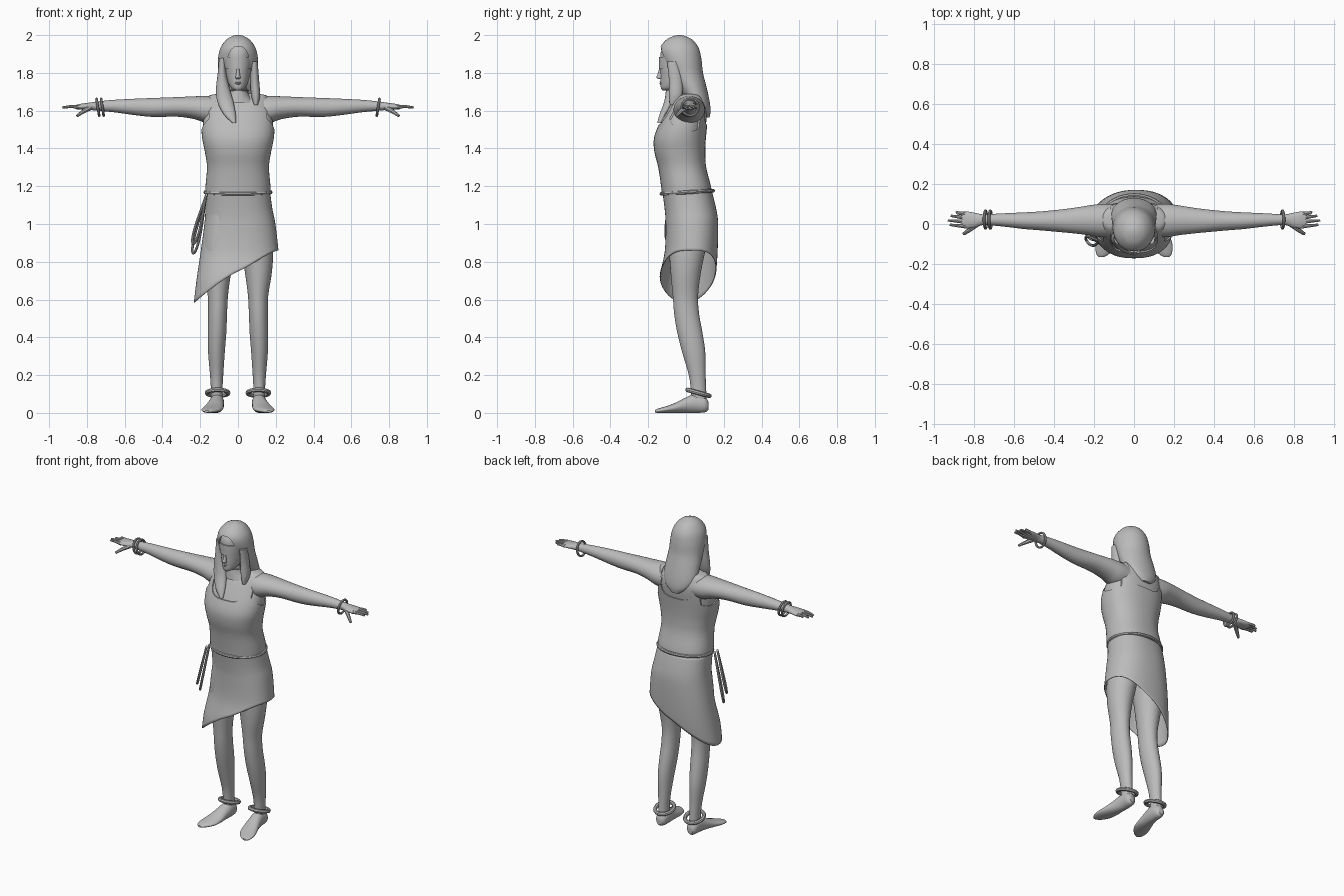
import bpy, bmesh, math
from mathutils import Vector

default = bpy.data.objects.get("Cube")
if default:
    bpy.data.objects.remove(default)

grey = bpy.data.materials.new("plain grey")
grey.use_nodes = True
grey.diffuse_color = (.5, .5, .5, 1)
shader = grey.node_tree.nodes["Principled BSDF"]
shader.inputs["Base Color"].default_value = grey.diffuse_color
shader.inputs["Roughness"].default_value = .8
parts = []


def add_object(name, mesh):
    obj = bpy.data.objects.new(name, mesh)
    bpy.context.collection.objects.link(obj)
    mesh.materials.clear()
    mesh.materials.append(grey)
    parts.append(obj)
    return obj


def smooth_rows(rows, steps=4):
    """Catmull-Rom interpolation through rows of numbers."""
    result = []
    for i in range(len(rows) - 1):
        quad = [rows[max(i - 1, 0)], rows[i], rows[i + 1], rows[min(i + 2, len(rows) - 1)]]
        for k in range(steps):
            t = k / steps
            result.append([b + t * ((c - a) + t * ((2*a - 5*b + 4*c - d) + t * (3*b - a - 3*c + d))) / 2
                           for a, b, c, d in zip(*quad)])
    return result + [list(rows[-1])]


def ring_point(row, angle, power):
    """Point on a superellipse given by (position, low a, high a, low b, high b)."""
    c, s = math.cos(angle), math.sin(angle)
    c = math.copysign(abs(c) ** (2 / power), c)
    s = math.copysign(abs(s) ** (2 / power), s)
    position, a0, a1, b0, b1 = row
    return position, (a0 + a1 + (a1 - a0) * c) / 2, (b0 + b1 + (b1 - b0) * s) / 2


def bridge(bm, rings):
    for low, high in zip(rings, rings[1:]):
        for i in range(len(low)):
            j = (i + 1) % len(low)
            bm.faces.new((low[i], low[j], high[j], high[i]))


def finish(name, bm):
    bmesh.ops.recalc_face_normals(bm, faces=bm.faces)
    mesh = bpy.data.meshes.new(name)
    bm.to_mesh(mesh)
    bm.free()
    return add_object(name, mesh)


def loft(name, rows, axis="z", side=1, power=2, count=32, grow=0):
    """Capped body through cross-sections along one axis."""
    bm = bmesh.new()
    rings = []
    for p, a0, a1, b0, b1 in smooth_rows(rows):
        ring = []
        for i in range(count):
            t, a, b = ring_point((p, a0 - grow, a1 + grow, b0 - grow, b1 + grow), math.tau * i / count, power)
            x, y, z = {"x": (t, a, b), "y": (a, t, b), "z": (a, b, t)}[axis]
            ring.append(bm.verts.new((side * x, y, z)))
        rings.append(ring)
    bridge(bm, rings)
    bm.faces.new(rings[0])
    bm.faces.new(rings[-1])
    return finish(name, bm)


def tube(name, points, radius, closed=False, tip=1):
    """Round cord through points, tapering to the tip factor."""
    curve = bpy.data.curves.new(name, "CURVE")
    curve.dimensions = "3D"
    curve.bevel_depth = radius
    curve.bevel_resolution = 2
    curve.use_fill_caps = True
    spline = curve.splines.new("POLY")
    path = points if closed else smooth_rows(points)
    spline.points.add(len(path) - 1)
    for i, (point, co) in enumerate(zip(spline.points, path)):
        point.co = (*co, 1)
        point.radius = 1 + (tip - 1) * i / (len(path) - 1)
    spline.use_cyclic_u = closed
    helper = bpy.data.objects.new(name, curve)
    mesh = bpy.data.meshes.new_from_object(helper)
    bpy.data.objects.remove(helper)
    return add_object(name, mesh)


def hoop(name, center, u, v, radius, count=32):
    center, u, v = Vector(center), Vector(u), Vector(v)
    angles = [math.tau * i / count for i in range(count)]
    return tube(name, [center + u * math.cos(a) + v * math.sin(a) for a in angles], radius, True)


def carve(obj, cutters):
    for cutter in cutters:
        cutter.hide_render = True
        mod = obj.modifiers.new("carve", "BOOLEAN")
        mod.object, mod.operation, mod.solver = cutter, "DIFFERENCE", "EXACT"
    bpy.context.view_layer.update()
    graph = bpy.context.evaluated_depsgraph_get()
    mesh = bpy.data.meshes.new_from_object(obj.evaluated_get(graph))
    obj.modifiers.clear()
    obj.data = mesh
    mesh.materials.clear()
    mesh.materials.append(grey)
    for cutter in cutters:
        parts.remove(cutter)
        bpy.data.objects.remove(cutter)


# Torso and the sleeveless top over it: height, half width, front, back
torso = [(z, -w, w, front, back) for z, w, front, back in (
    (1.15, .165, -.12, .13), (1.2, .165, -.125, .125), (1.3, .157, -.14, .1),
    (1.38, .168, -.16, .095), (1.45, .182, -.163, .098), (1.52, .186, -.14, .105),
    (1.6, .176, -.1, .112), (1.65, .165, -.07, .1), (1.68, .145, -.04, .08), (1.69, .09, -.03, .06))]
loft("torso", torso, power=2.3, count=48)
top = loft("sleeveless_top", torso, power=2.3, count=48, grow=.007)
neckline = loft("neckline_cutter", [(y, -.118, .118, 1.525, 1.8) for y in (-.4, .4)], "y", power=4)
armholes = [loft("armhole_cutter", [(x, -.09, .115, 1.49, 1.672) for x in (.153, .4)], "x", s) for s in (1, -1)]
carve(top, [neckline] + armholes)

# Slanted wrap skirt, open at the hem
profile = smooth_rows([(1.17, -.17, .17, -.125, .138), (1.08, -.172, .182, -.113, .16),
                       (1, -.178, .198, -.108, .17), (.85, -.198, .215, -.113, .167),
                       (.7, -.22, .225, -.145, .155), (.57, -.235, .23, -.14, .13)], 6)


def profile_at(z):
    for high, low in zip(profile, profile[1:]):
        if z >= low[0]:
            t = (high[0] - z) / (high[0] - low[0])
            return [h + (l - h) * t for h, l in zip(high, low)]
    return profile[-1]


bm = bmesh.new()
rings = []
for k in range(25):
    ring = []
    for i in range(64):
        angle = math.tau * i / 64
        across = (1 - math.cos(angle)) / 2
        hem = .86 - .275 * across ** 1.35
        z, x, y = ring_point(profile_at(1.17 + (hem - 1.17) * k / 24), angle, 2.3)
        ring.append(bm.verts.new((x, y, z)))
    rings.append(ring)
bridge(bm, rings)
skirt = finish("wrap_skirt", bm)
skirt.modifiers.new("cloth", "SOLIDIFY").thickness = .004

# Rope belt and hanging loops at the right hip
hoop("rope_belt", (0, .007, 1.168), (.173, 0, 0), (0, .137, .008), .01, 48)
for shift, drop in ((0, .31), (.03, .26)):
    loop = []
    for i in range(32):
        a = math.tau * i / 32
        down = (1 - math.cos(a)) / 2
        wide = math.sin(a) * down
        loop.append((-.168 - .068 * down - .022 * wide, -.055 - shift + .035 * wide, 1.155 - drop * down))
    tube("hanging_rope", loop, .007, True)

# Neck, choker and head
loft("neck", [(1.64, -.1, .1, -.09, .08), (1.68, -.06, .06, -.085, .04),
              (1.72, -.047, .047, -.08, .02), (1.8, -.047, .047, -.08, .02)])
hoop("choker", (0, -.03, 1.705), (.051, 0, 0), (0, .056, -.006), .005)
head = [(1.708, -.015, .015, -.125, -.08), (1.72, -.035, .035, -.133, -.04), (1.75, -.053, .053, -.135, .01),
        (1.8, -.066, .066, -.135, .04), (1.86, -.073, .073, -.137, .06),
        (1.92, -.073, .073, -.13, .06), (1.97, -.045, .045, -.09, .03)]
loft("head", head)
loft("blindfold", [(z, -w, w, -.143, .06) for z, w in ((1.82, .073), (1.85, .077), (1.885, .078))])
loft("nose", [(1.768, -.011, .011, -.142, -.12), (1.776, -.013, .013, -.157, -.12),
              (1.8, -.009, .009, -.148, -.12), (1.84, -.006, .006, -.138, -.12)], count=16)
for height in (1.744, 1.753):
    tube("lip", [(-.018, -.125, height), (0, -.135, height), (.018, -.125, height)], .005)

# Long hair with a face opening, plus the two front locks
hair = loft("hair", [(1.565, -.03, .03, .09, .125), (1.6, -.075, .075, .06, .13),
                     (1.65, -.108, .108, .0, .125), (1.72, -.112, .112, -.05, .11),
                     (1.8, -.107, .107, -.095, .09), (1.87, -.106, .106, -.13, .082),
                     (1.93, -.094, .094, -.138, .068), (1.975, -.063, .063, -.105, .035),
                     (1.995, -.03, .03, -.065, -.005), (2, -.008, .008, -.04, -.025)], count=48)
opening = loft("face_cutter", [(y, -.07, .074, 1.4, 1.94) for y in (-.3, -.06)], "y", power=2.8)
carve(hair, [opening])
loft("right_lock", [(1.535, -.03, -.01, -.152, -.13), (1.58, -.075, -.012, -.14, -.1),
                    (1.65, -.11, -.025, -.115, -.06), (1.72, -.116, -.045, -.105, -.04),
                    (1.8, -.107, -.062, -.1, -.03), (1.88, -.1, -.065, -.1, -.04)])
loft("left_lock", [(1.63, .085, .105, -.085, -.05), (1.68, .07, .117, -.09, -.02),
                   (1.76, .066, .112, -.09, -.02), (1.86, .07, .104, -.1, -.04)])

for side, label in ((1, "left_"), (-1, "right_")):
    # Arm: distance out, back to front range, height range
    loft(label + "arm", [(.11, -.065, .1, 1.53, 1.675), (.17, -.065, .1, 1.535, 1.678), (.23, -.055, .092, 1.555, 1.676),
                         (.32, -.045, .078, 1.568, 1.672), (.45, -.033, .064, 1.567, 1.667),
                         (.55, -.025, .058, 1.577, 1.663), (.66, -.012, .053, 1.592, 1.657),
                         (.75, -.005, .048, 1.6, 1.648), (.79, -.016, .055, 1.604, 1.642),
                         (.83, -.022, .062, 1.605, 1.637), (.86, -.018, .06, 1.608, 1.63)], "x", side)
    # Fingers and thumb
    for base, end, reach in ((-.012, -.004, .92), (.01, .018, .93), (.031, .041, .915), (.05, .062, .885)):
        tube(label + "finger", [(side * .84, base, 1.62), (side * .88, (base + end) / 2, 1.622),
                                (side * reach, end, 1.617)], .011, tip=.5)
    tube(label + "thumb", [(side * .785, 0, 1.615), (side * .82, -.028, 1.595), (side * .852, -.05, 1.572)],
         .015, tip=.5)
    # Bracelets: one on the left wrist, two on the right
    for out in ((.742,) if side > 0 else (.718, .742)):
        hoop(label + "bracelet", (side * out, .022, 1.618), (0, .044, 0), (side * .007, 0, .044), .007)
    # Leg, foot and anklet
    loft(label + "leg", [(.05, .08, .142, .03, .11), (.12, .082, .143, .025, .107), (.2, .078, .148, .015, .104),
                         (.32, .07, .158, -.02, .102), (.42, .062, .16, -.045, .088), (.52, .058, .158, -.062, .07),
                         (.62, .053, .16, -.07, .064), (.75, .036, .18, -.082, .08),
                         (.88, .015, .185, -.09, .105), (1.05, .005, .165, -.09, .12)], side=side)
    loft(label + "foot", [(.118, .095, .13, .015, .06), (.1, .078, .145, .003, .085), (.05, .073, .15, 0, .1),
                          (0, .075, .16, 0, .082), (-.06, .078, .18, 0, .052), (-.11, .092, .193, 0, .034),
                          (-.15, .125, .188, 0, .022), (-.165, .15, .175, .003, .014)], "y", side)
    hoop(label + "anklet", (side * .108, .066, .106), (.056, 0, 0), (0, .058, -.016), .012)

# Smooth shading with sharp rims
bpy.ops.object.select_all(action="DESELECT")
for part in parts:
    part.select_set(True)
bpy.context.view_layer.objects.active = parts[0]
bpy.ops.object.shade_smooth_by_angle(angle=math.radians(40))
